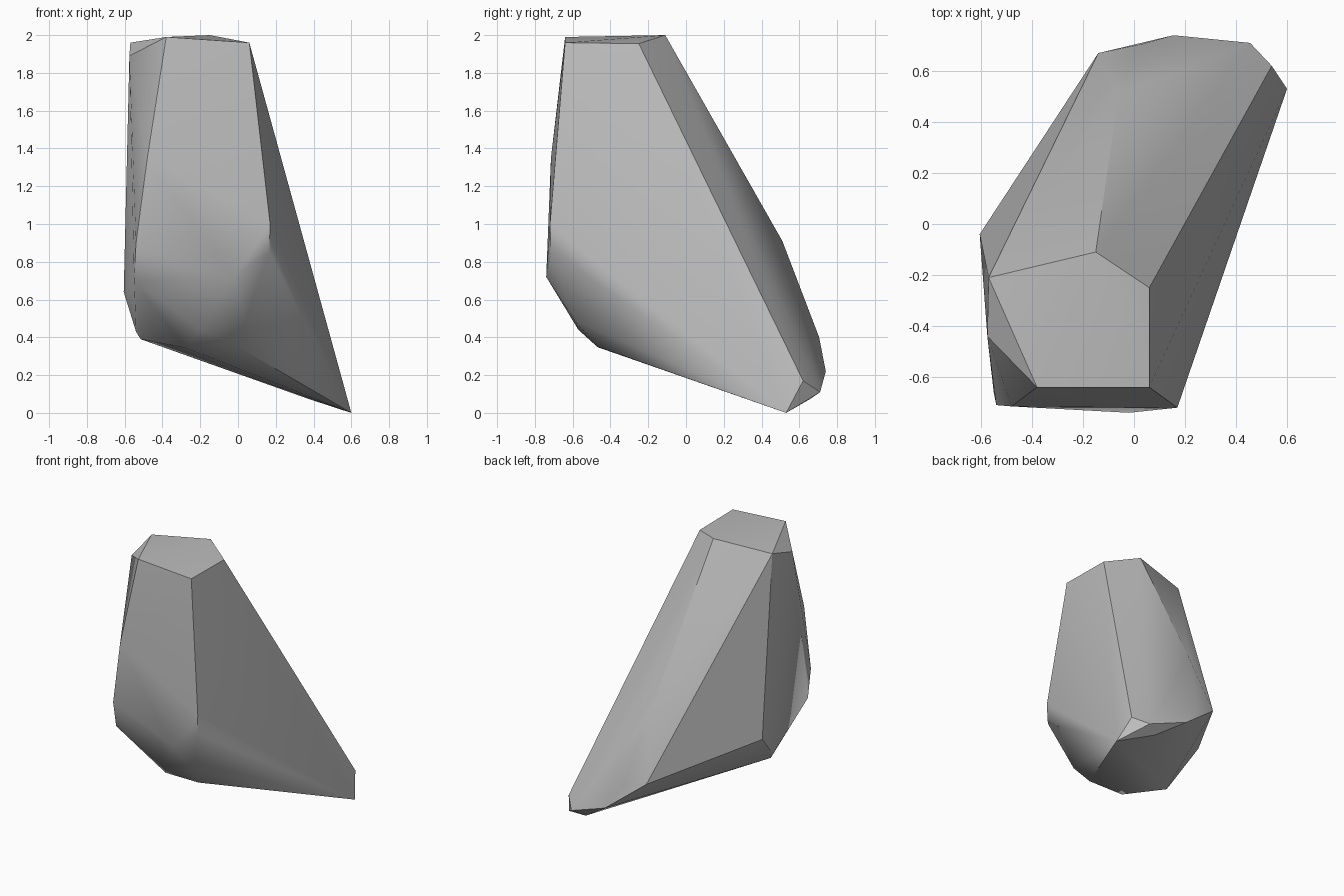
import bpy
import bmesh
from math import radians

# Remove the default cube only
default_cube = bpy.data.objects.get("Cube")
if default_cube:
    bpy.data.objects.remove(default_cube, do_unlink=True)


def make_material(name, color):
    material = bpy.data.materials.new(name)
    material.use_nodes = True
    material.diffuse_color = color
    material.node_tree.nodes["Principled BSDF"].inputs["Base Color"].default_value = color
    return material


def hull_object(name, corner_groups, material, sharp_angle):
    """Wrap a convex skin around the corner points of a chipped stone."""
    bm = bmesh.new()
    for group in corner_groups:
        for corner in group:
            bm.verts.new(corner)
    result = bmesh.ops.convex_hull(bm, input=bm.verts[:])
    # Drop any point that ended up inside the skin
    loose = [v for v in bm.verts if not v.link_faces]
    bmesh.ops.delete(bm, geom=loose, context="VERTS")
    bmesh.ops.recalc_face_normals(bm, faces=bm.faces[:])
    mesh = bpy.data.meshes.new(name)
    bm.to_mesh(mesh)
    bm.free()
    mesh.materials.append(material)
    obj = bpy.data.objects.new(name, mesh)
    bpy.context.collection.objects.link(obj)
    # Soft facets with crisp edges at the strong breaks
    bpy.ops.object.select_all(action="DESELECT")
    obj.select_set(True)
    bpy.context.view_layer.objects.active = obj
    bpy.ops.object.shade_smooth_by_angle(angle=radians(sharp_angle))
    return obj


# Flat cap with one chipped corner
cap = [(-.57, -.21, 1.96), (-.15, -.11, 2), (.06, -.25, 1.955),
       (.06, -.64, 1.96), (-.38, -.64, 1.99), (-.575, -.44, 1.89)]

# Upright front slab
front_slab = [(-.48, -.715, 1.35), (-.54, -.71, .9), (.17, -.72, 1),
              (.165, -.715, .85), (-.02, -.74, .72)]

# Undercut below the slab
undercut = [(-.55, -.66, .7), (.04, -.59, .49), (-.2, -.57, .44),
            (-.28, -.46, .345), (0, -.47, .35)]

# Narrow side edge
side_edge = [(-.605, -.04, .64), (-.54, -.26, .43), (-.515, -.27, .39)]

# Long sloping back and its pointed foot
back_foot = [(-.06, .51, .91), (.03, .705, .4), (-.14, .67, .45),
             (.155, .74, .22), (.455, .71, .11), (.54, .62, .17),
             (.37, .66, .075), (.6, .53, 0)]

stone_grey = make_material("stone grey", (.5, .5, .5, 1))
hull_object("rock", [cap, front_slab, undercut, side_edge, back_foot],
            stone_grey, sharp_angle=30)
